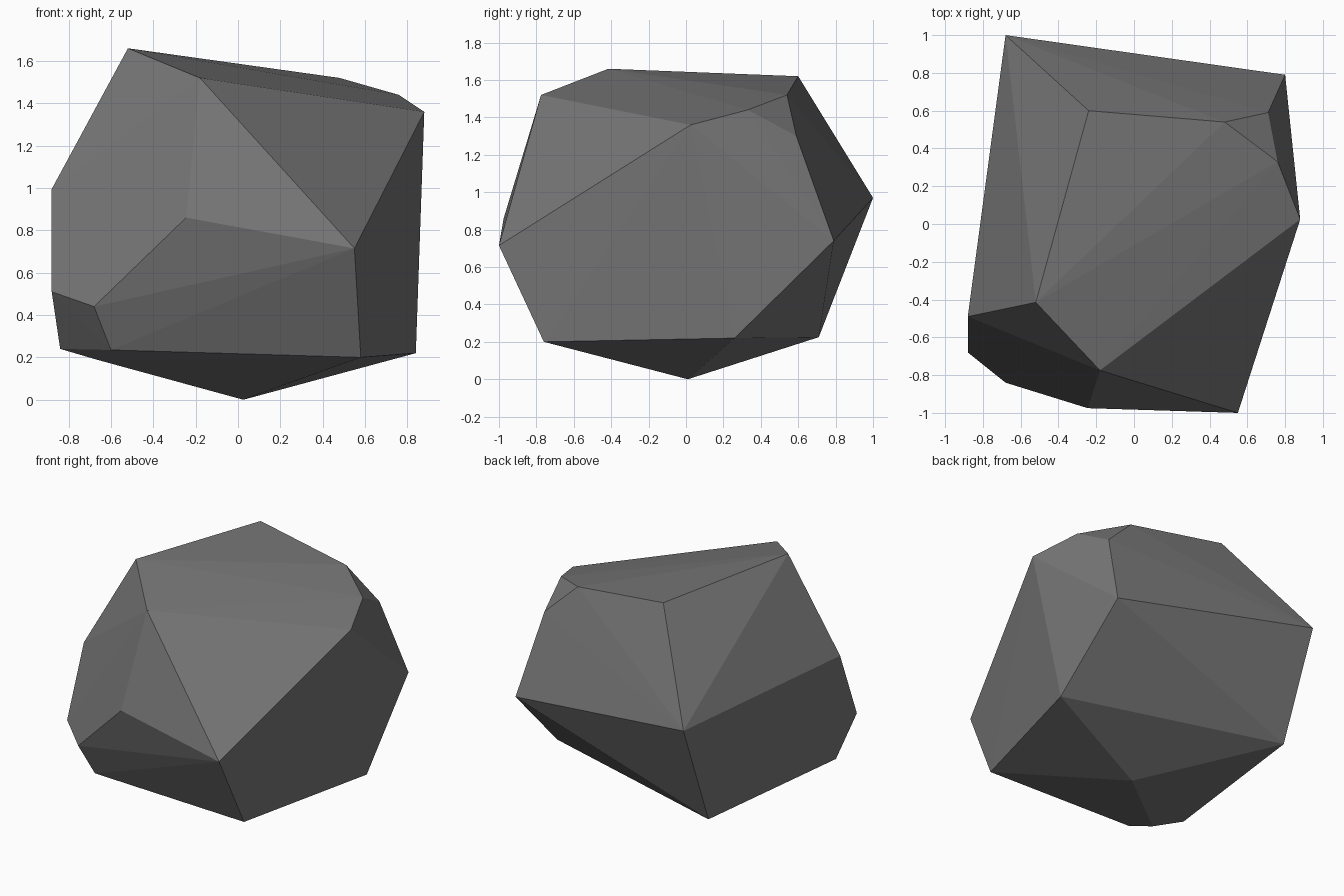
import bpy, bmesh

if "Cube" in bpy.data.objects:
    bpy.data.objects.remove(bpy.data.objects["Cube"])

# Corner points of the faceted boulder, ring by ring
TOP = [(-.52, -.415, 1.66), (-.18, -.775, 1.52), (-.24, .60, 1.62), (.48, .54, 1.52),
       (.71, .59, 1.30), (.76, .33, 1.44), (.88, .025, 1.36)]
MIDDLE = [(-.68, 1.0, .97), (.80, .79, .74), (.55, -1.0, .715), (-.245, -.975, .86),
          (-.68, -.84, .44), (-.88, -.68, .51), (-.88, -.49, .995)]
BOTTOM = [(.025, .01, 0), (-.84, -.50, .24), (-.67, -.61, .19), (-.60, -.765, .235),
          (-.61, -.80, .33), (.58, -.76, .20), (.84, .26, .22), (-.675, .71, .225)]

# Wrap the corners in a convex hull so every side is a flat facet
bm = bmesh.new()
for p in TOP + MIDDLE + BOTTOM:
    bm.verts.new(p)
hull = bmesh.ops.convex_hull(bm, input=bm.verts)
loose = [v for v in bm.verts if not v.link_faces]
bmesh.ops.delete(bm, geom=loose, context='VERTS')
bmesh.ops.recalc_face_normals(bm, faces=bm.faces)

mesh = bpy.data.meshes.new("boulder")
bm.to_mesh(mesh)
bm.free()
boulder = bpy.data.objects.new("boulder", mesh)
bpy.context.collection.objects.link(boulder)

# Plain grey stone
stone = bpy.data.materials.new("grey stone")
stone.diffuse_color = (0.18, 0.18, 0.18, 1)
stone.use_nodes = True
stone.node_tree.nodes["Principled BSDF"].inputs["Base Color"].default_value = stone.diffuse_color
mesh.materials.append(stone)
